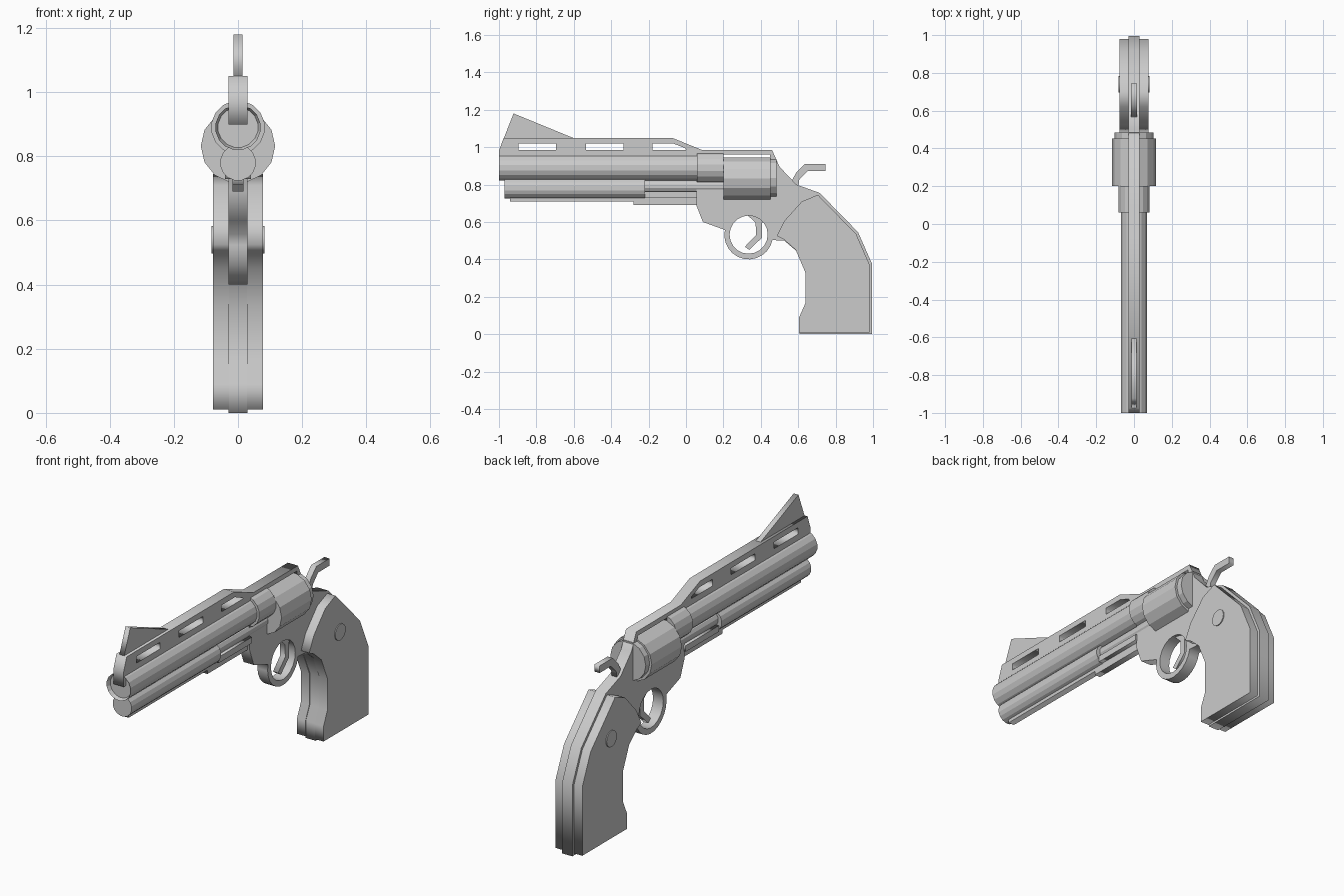
import bpy, bmesh, math
from mathutils import Matrix

cube = bpy.data.objects.get("Cube")
if cube:
    bpy.data.objects.remove(cube, do_unlink=True)

# One plain grey for everything
grey = bpy.data.materials.new("plain grey")
grey.use_nodes = True
COLOR = (0.6, 0.6, 0.6, 1)
grey.diffuse_color = COLOR
grey.node_tree.nodes["Principled BSDF"].inputs["Base Color"].default_value = COLOR

# Sends profile (y, z) plus thickness to world (x, y, z)
SIDE = Matrix(((0, 0, 1, 0), (1, 0, 0, 0), (0, 1, 0, 0), (0, 0, 0, 1)))


def finish(name, bm):
    bmesh.ops.recalc_face_normals(bm, faces=bm.faces)
    mesh = bpy.data.meshes.new(name)
    bm.to_mesh(mesh)
    bm.free()
    mesh.materials.append(grey)
    ob = bpy.data.objects.new(name, mesh)
    bpy.context.collection.objects.link(ob)
    return ob


def plate(name, outline, half, holes=(), x=0):
    """Side profile in (y, z), with optional holes, given thickness along x."""
    curve = bpy.data.curves.new(name + "_profile", 'CURVE')
    curve.dimensions = '2D'
    curve.fill_mode = 'BOTH'
    curve.extrude = half
    for loop in (outline, *holes):
        sp = curve.splines.new('POLY')
        sp.points.add(len(loop) - 1)
        for p, (y, z) in zip(sp.points, loop):
            p.co = (y, z, 0, 1)
        sp.use_cyclic_u = True
    tmp = bpy.data.objects.new(name + "_profile", curve)
    bpy.context.collection.objects.link(tmp)
    dg = bpy.context.evaluated_depsgraph_get()
    mesh = bpy.data.meshes.new_from_object(tmp.evaluated_get(dg))
    bm = bmesh.new()
    bm.from_mesh(mesh)
    bpy.data.objects.remove(tmp, do_unlink=True)
    bpy.data.curves.remove(curve)
    bpy.data.meshes.remove(mesh)
    bmesh.ops.remove_doubles(bm, verts=bm.verts, dist=1e-5)
    bm.transform(Matrix.Translation((x, 0, 0)) @ SIDE)
    return finish(name, bm)


def tube(name, y0, y1, z, r, sides=16, bore=0, depth=0.02):
    """Cylinder along y, optionally with a recessed front face."""
    bm = bmesh.new()
    bmesh.ops.create_cone(bm, cap_ends=True, segments=sides, radius1=r, radius2=r, depth=y1 - y0)
    bm.transform(Matrix.Translation((0, (y0 + y1) / 2, z)) @ Matrix.Rotation(math.pi / 2, 4, 'X')
                 @ Matrix.Rotation(math.pi / sides, 4, 'Z'))
    if bore:
        bm.normal_update()
        front = min(bm.faces, key=lambda f: f.calc_center_median().y)
        bmesh.ops.inset_region(bm, faces=[front], thickness=r - bore)
        bmesh.ops.translate(bm, verts=front.verts, vec=(0, depth, 0))
    return finish(name, bm)


def arc(cy, cz, r, a0, a1, n):
    return [(cy + r * math.cos(math.radians(a0 + (a1 - a0) * i / n)),
             cz + r * math.sin(math.radians(a0 + (a1 - a0) * i / n))) for i in range(n + 1)]


def box(y0, y1, z0, z1):
    return [(y0, z0), (y1, z0), (y1, z1), (y0, z1)]


# Frame: rib, top strap, trigger guard and grip core in one profile
front_strap = [(0.525, 0.50), (0.59, 0.445), (0.643, 0.33), (0.643, 0.165), (0.608, 0.09), (0.608, 0)]
frame = [(-1, 0.9), (0.055, 0.9), (0.055, 0.69), (0.09, 0.60)]
frame += arc(0.335, 0.53, 0.13, 168, 348, 12) + front_strap
frame += [(0.995, 0), (0.995, 0.375), (0.92, 0.545), (0.715, 0.755), (0.59, 0.80), (0.50, 0.895),
          (0.46, 0.985), (0.085, 0.985), (-0.075, 1.05), (-0.975, 1.05), (-1, 0.98)]
openings = [
    box(-0.895, -0.695, 0.985, 1.02),
    box(-0.535, -0.335, 0.985, 1.02),
    [(-0.18, 0.985), (0, 0.985), (-0.005, 0.995), (-0.07, 1.02), (-0.18, 1.02)],
    box(0.2, 0.45, 0.73, 0.96),
    arc(0.335, 0.532, 0.102, 0, 342, 19),
]
plate("frame", frame, 0.03, openings)

# Front sight
plate("front_sight", [(-0.975, 1.045), (-0.605, 1.045), (-0.605, 1.05), (-0.922, 1.18)], 0.014)

# Barrel, its rear collar and the lug below
tube("barrel", -1, 0.1, 0.89, 0.071, 16, bore=0.063)
tube("barrel_collar", 0.06, 0.2, 0.89, 0.084, 16)
tube("under_lug", -0.97, -0.22, 0.78, 0.056, 16)
plate("lug_floor", box(-0.22, 0.06, 0.73, 0.762), 0.04)
tube("ejector_rod", -0.23, 0.2, 0.79, 0.036, 12)
plate("lug_keel", [(-0.94, 0.76), (-0.94, 0.71), (-0.28, 0.71), (-0.28, 0.69),
                   (0.06, 0.69), (0.06, 0.76)], 0.017)

# Rotating cylinder and the shield behind it
tube("cylinder", 0.2, 0.452, 0.832, 0.116, 14)
tube("recoil_shield", 0.45, 0.485, 0.835, 0.104, 14)

# Hammer and trigger
plate("hammer", [(0.56, 0.81), (0.59, 0.865), (0.635, 0.91), (0.745, 0.91), (0.745, 0.872),
                 (0.65, 0.872), (0.605, 0.825), (0.60, 0.78)], 0.015)
plate("trigger", [(0.32, 0.645), (0.372, 0.595), (0.375, 0.53), (0.315, 0.468), (0.338, 0.45),
                  (0.405, 0.515), (0.405, 0.595), (0.43, 0.61), (0.39, 0.65)], 0.015)

# Grip panels with a round screw head on each side
panel = [(0.485, 0.525), (0.525, 0.505), (0.587, 0.45), (0.638, 0.33), (0.638, 0.165), (0.605, 0.09),
         (0.605, 0.01), (0.98, 0.01), (0.98, 0.375), (0.91, 0.535), (0.705, 0.745), (0.62, 0.71),
         (0.525, 0.605)]
for side, sx in (("left", 1), ("right", -1)):
    plate(side + "_grip_panel", panel, 0.025, x=sx * 0.053)
    plate(side + "_grip_screw", arc(0.74, 0.54, 0.043, 0, 337.5, 15), 0.004, x=sx * 0.079)
